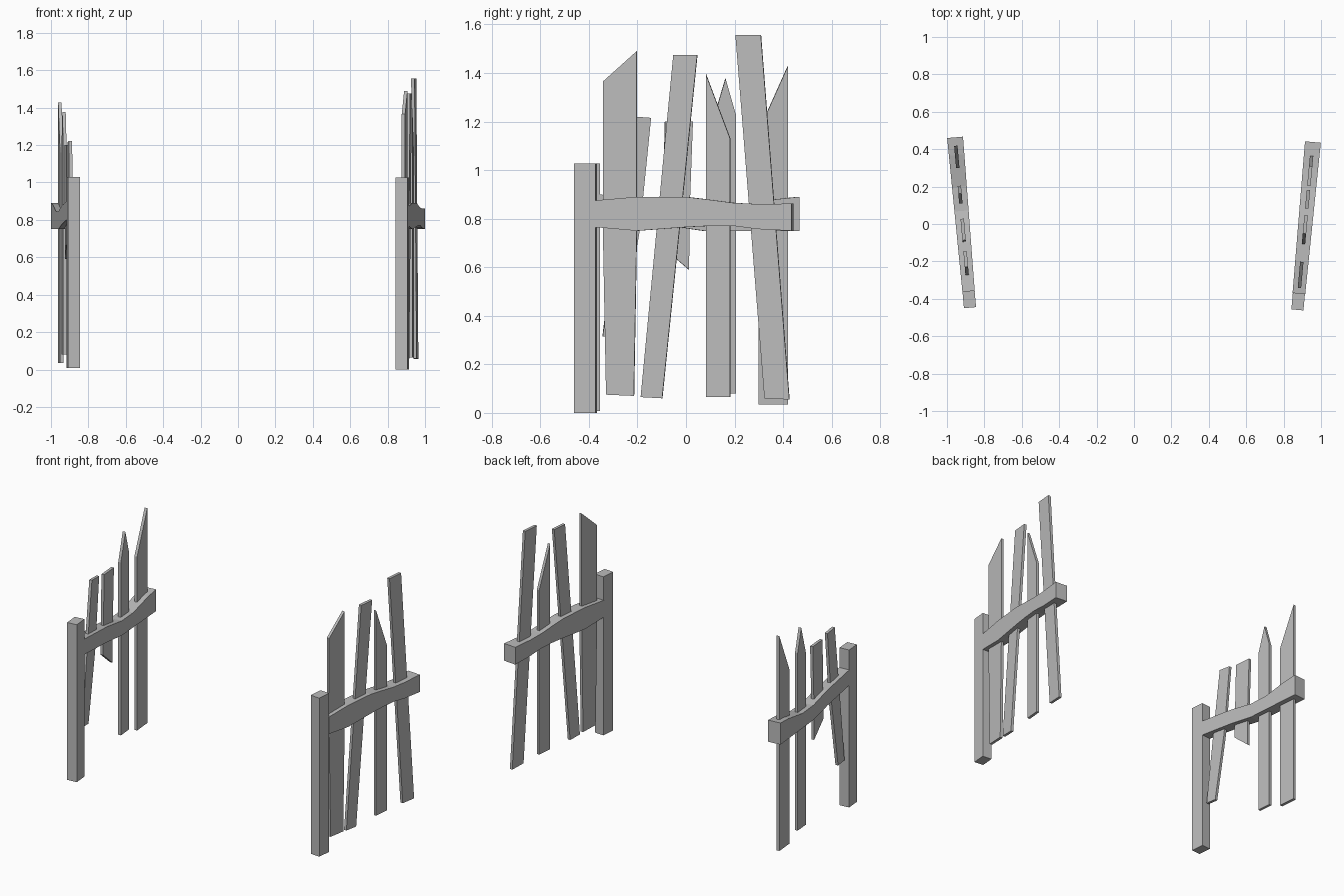
import bpy, bmesh, math
from mathutils import Matrix

cube = bpy.data.objects.get("Cube")
if cube:
    bpy.data.objects.remove(cube, do_unlink=True)

grey = bpy.data.materials.new("plain_grey")
grey.use_nodes = True
grey.diffuse_color = (0.5, 0.5, 0.5, 1)
bsdf = next(n for n in grey.node_tree.nodes if n.type == 'BSDF_PRINCIPLED')
bsdf.inputs["Base Color"].default_value = (0.5, 0.5, 0.5, 1)
bsdf.inputs["Roughness"].default_value = 0.8


def finish(name, bm, frame):
    """Turn a bmesh in fence space (y along the fence) into an object."""
    bmesh.ops.recalc_face_normals(bm, faces=bm.faces)
    mesh = bpy.data.meshes.new(name)
    bm.to_mesh(mesh)
    bm.free()
    mesh.materials.append(grey)
    ob = bpy.data.objects.new(name, mesh)
    ob.matrix_world = frame
    bpy.context.collection.objects.link(ob)


def plank(name, outline, frame, thick=0.018):
    """Flat board from a (y, z) outline, centred on the fence line."""
    bm = bmesh.new()
    face = bm.faces.new([bm.verts.new((-thick / 2, y, z)) for y, z in outline])
    ext = bmesh.ops.extrude_face_region(bm, geom=[face])["geom"]
    moved = [v for v in ext if isinstance(v, bmesh.types.BMVert)]
    bmesh.ops.translate(bm, verts=moved, vec=(thick, 0, 0))
    finish(name, bm, frame)


def rail(name, stations, thick, frame):
    """Warped beam through (y, bottom, top) stations, thickening to its end."""
    bm = bmesh.new()
    y0, y1 = stations[0][0], stations[-1][0]
    rings = []
    for y, lo, hi in stations:
        h = (thick[0] + (thick[1] - thick[0]) * (y - y0) / (y1 - y0)) / 2
        rings.append([bm.verts.new(c) for c in
                      ((-h, y, lo), (h, y, lo), (h, y, hi), (-h, y, hi))])
    for a, b in zip(rings, rings[1:]):
        for i in range(4):
            j = (i + 1) % 4
            bm.faces.new((a[i], a[j], b[j], b[i]))
    bm.faces.new(rings[0])
    bm.faces.new(rings[-1])
    finish(name, bm, frame)


def post(name, y, z0, z1, frame):
    bm = bmesh.new()
    bmesh.ops.create_cube(bm, size=1)
    bmesh.ops.scale(bm, verts=bm.verts, vec=(0.065, 0.09, z1 - z0))
    bmesh.ops.translate(bm, verts=bm.verts, vec=(0, y, (z0 + z1) / 2))
    finish(name, bm, frame)


def fence(side, x, slope, post_dims, stations, thick, boards):
    frame = Matrix.Translation((x, 0, 0)) @ Matrix.Rotation(-math.atan(slope), 4, 'Z')
    post(side + "_post", *post_dims, frame)
    rail(side + "_rail", stations, thick, frame)
    for i, outline in enumerate(boards, 1):
        plank(f"{side}_plank_{i}", outline, frame)


# Left fence: four full-length boards
fence("left", 0.916, 0.0925, (-0.416, 0.0, 1.027),
      [(-0.375, 0.765, 0.875), (-0.2, 0.75, 0.89), (0.0, 0.765, 0.89),
       (0.1, 0.77, 0.878), (0.2, 0.77, 0.865), (0.3, 0.757, 0.86), (0.44, 0.75, 0.862)],
      (0.068, 0.085),
      [[(-0.33, 0.075), (-0.215, 0.07), (-0.203, 0.75), (-0.203, 1.49),
        (-0.343, 1.365), (-0.343, 0.75)],
       [(-0.187, 0.065), (-0.098, 0.06), (0.047, 1.475), (-0.052, 1.475)],
       [(0.083, 0.065), (0.183, 0.065), (0.183, 1.13), (0.083, 1.395)],
       [(0.325, 0.06), (0.428, 0.055), (0.31, 1.557), (0.205, 1.557)]])

# Right fence: sagging rail with two broken boards
fence("right", -0.916, -0.0875, (-0.404, 0.008, 1.028),
      [(-0.365, 0.80, 0.90), (-0.1, 0.775, 0.875), (0.07, 0.75, 0.845),
       (0.2, 0.75, 0.845), (0.37, 0.75, 0.88), (0.465, 0.75, 0.89)],
      (0.066, 0.085),
      [[(-0.345, 0.315), (-0.27, 0.31), (-0.192, 0.75), (-0.145, 1.215),
        (-0.23, 1.222), (-0.285, 0.8)],
       [(-0.1, 0.685), (0.012, 0.59), (0.015, 0.85), (0.028, 1.2), (-0.087, 1.2)],
       [(0.11, 0.08), (0.205, 0.08), (0.205, 1.23), (0.163, 1.377), (0.11, 1.2)],
       [(0.3, 0.035), (0.42, 0.035), (0.42, 1.427), (0.3, 1.16)]])
